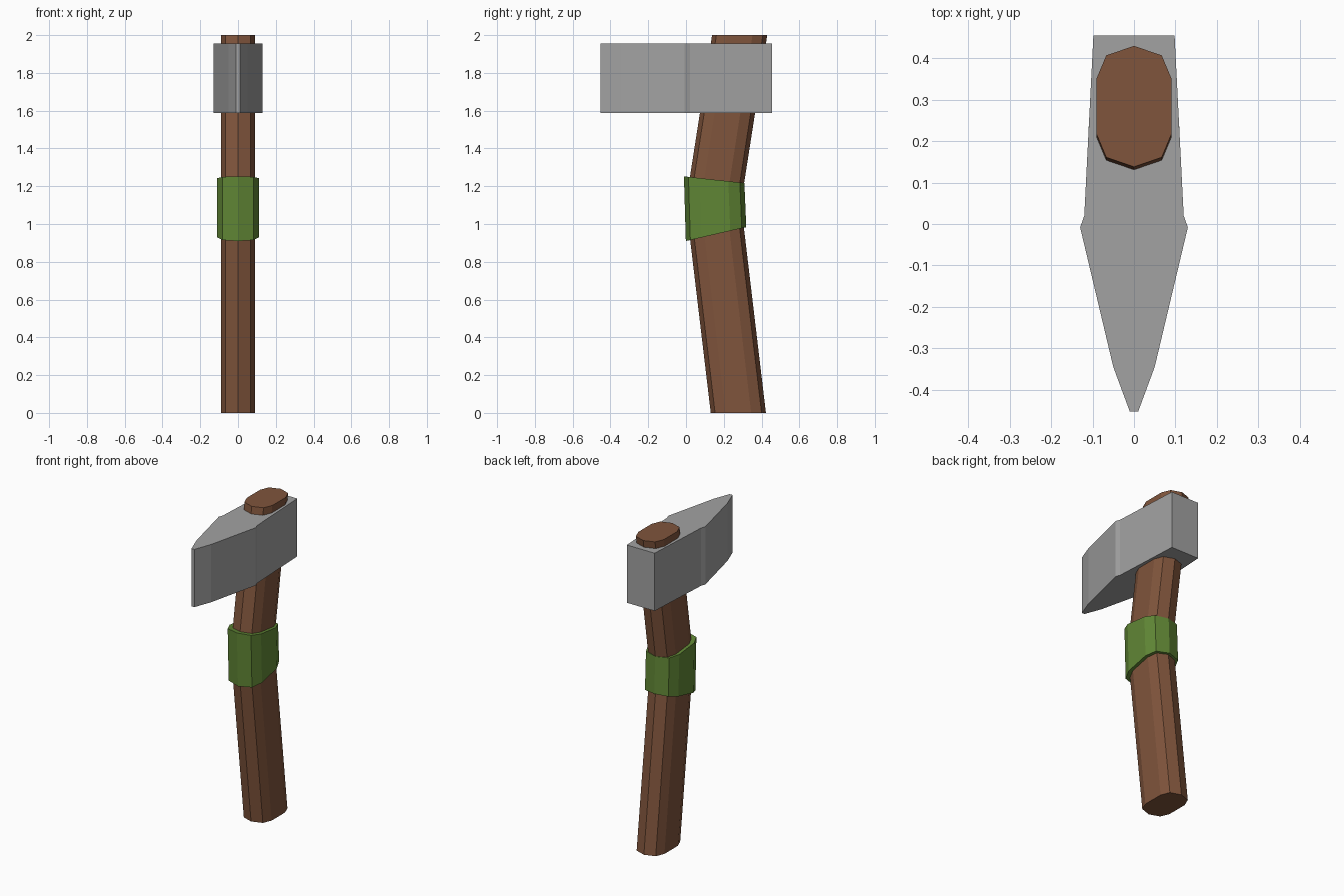
import bpy, bmesh

if "Cube" in bpy.data.objects:
    bpy.data.objects.remove(bpy.data.objects["Cube"])


def material(name, rgb):
    m = bpy.data.materials.new(name)
    m.diffuse_color = (*rgb, 1)
    m.use_nodes = True
    m.node_tree.nodes["Principled BSDF"].inputs["Base Color"].default_value = m.diffuse_color
    return m


def loft(name, rings, mat):
    """Skin matching rings of points into a closed, flat-shaded solid."""
    bm = bmesh.new()
    loops = [[bm.verts.new(p) for p in ring] for ring in rings]
    n = len(loops[0])
    for a, b in zip(loops, loops[1:]):
        for i in range(n):
            j = (i + 1) % n
            bm.faces.new((a[i], a[j], b[j], b[i]))
    bm.faces.new(loops[0][::-1])
    bm.faces.new(loops[-1])
    bmesh.ops.recalc_face_normals(bm, faces=bm.faces[:])
    mesh = bpy.data.meshes.new(name)
    bm.to_mesh(mesh)
    bm.free()
    mesh.materials.append(mat)
    obj = bpy.data.objects.new(name, mesh)
    bpy.context.collection.objects.link(obj)
    return obj


def mirrored(half):
    """Full outline from its right half, listed along y."""
    return half + [(-x, y) for x, y in reversed(half) if x > 0]


def ring(section, cy, z0, slope=0.0):
    """Section moved to cy, on a plane tilted along y."""
    return [(x, y + cy, z0 + slope * (y + cy)) for x, y in section]


wood = material("brown wood", (0.215, 0.09, 0.045))
steel = material("grey metal", (0.36, 0.36, 0.36))
cloth = material("green wrap", (0.118, 0.24, 0.036))

# Ten-sided oval handle with one bend hidden under the wrap
oval = mirrored([(0, -0.146), (0.067, -0.123), (0.09, -0.068),
                 (0.09, 0.068), (0.067, 0.123), (0, 0.146)])
loft("handle", [ring(oval, 0.277, 0), ring(oval, 0.145, 1.11),
                ring(oval, 0.284, 2.0)], wood)

# Wrap around the bend, with sloping ends
wrap = mirrored([(0, -0.160), (0.082, -0.136), (0.11, -0.075),
                 (0.11, 0.075), (0.082, 0.136), (0, 0.160)])
loft("grip_wrap", [ring(wrap, 0.159, 0.91, 0.23),
                   ring(wrap, 0.149, 1.251, -0.11)], cloth)

# Wedge-shaped axe head
wedge = mirrored([(0.01, -0.453), (0.05, -0.345), (0.13, -0.008),
                  (0.12, 0.02), (0.098, 0.455)])
loft("axe_head", [ring(wedge, 0, 1.588), ring(wedge, 0, 1.955)], steel)
